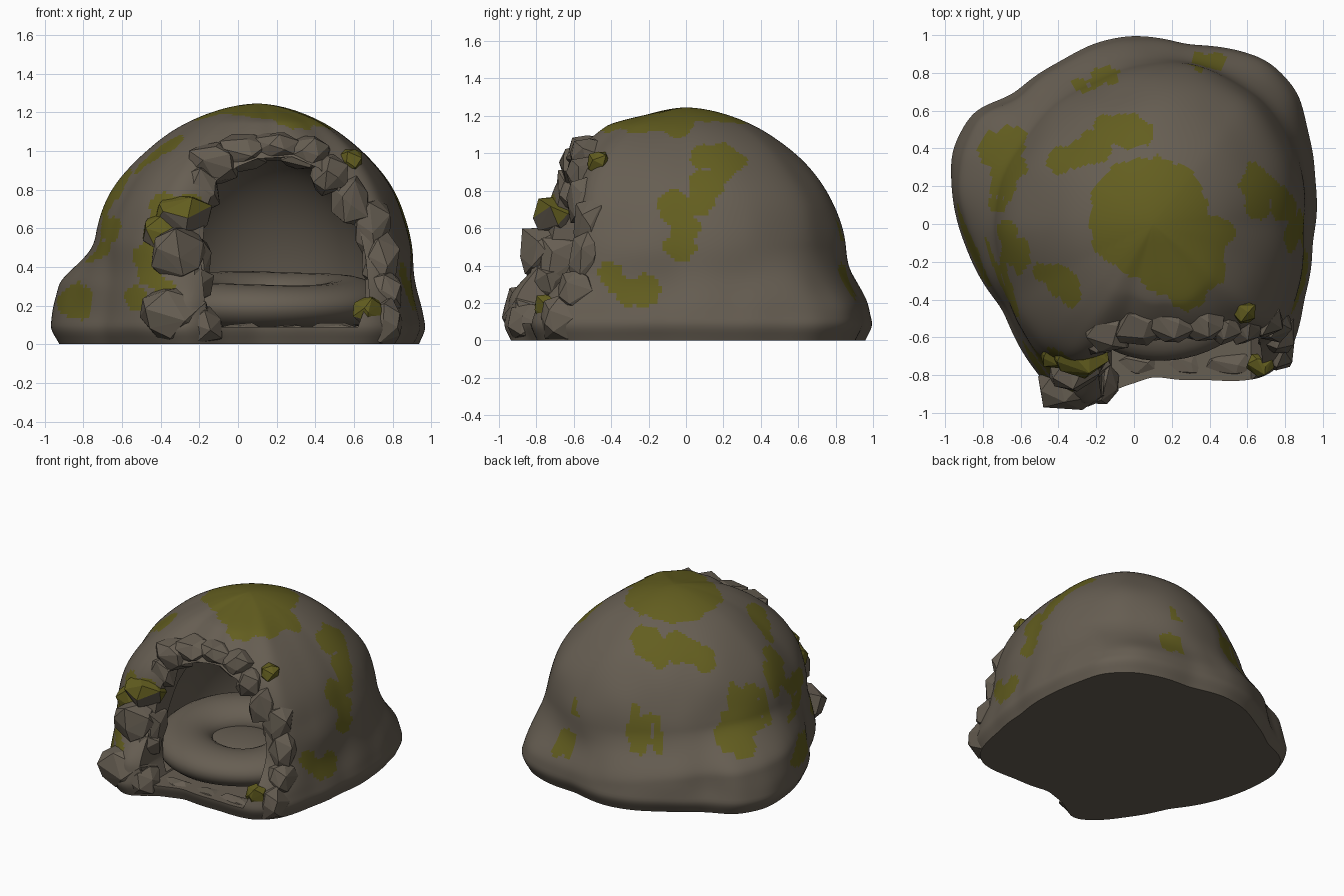
import bpy, bmesh, math, random
from mathutils import Vector, noise

if "Cube" in bpy.data.objects:
    bpy.data.objects.remove(bpy.data.objects["Cube"])

random.seed(4)
CX, CY, TOP = 0.1, 0.0, 1.245


def material(name, rgb):
    m = bpy.data.materials.new(name)
    m.diffuse_color = (*rgb, 1)
    m.use_nodes = True
    m.node_tree.nodes["Principled BSDF"].inputs["Base Color"].default_value = m.diffuse_color
    return m


STONE = material("stone", (0.134, 0.112, 0.085))
MOSS = material("moss", (0.125, 0.112, 0.014))


def make(name, bm):
    bmesh.ops.recalc_face_normals(bm, faces=bm.faces)
    me = bpy.data.meshes.new(name)
    bm.to_mesh(me)
    bm.free()
    ob = bpy.data.objects.new(name, me)
    bpy.context.collection.objects.link(ob)
    me.materials.append(STONE)
    me.materials.append(MOSS)
    return ob


def activate(ob):
    bpy.ops.object.select_all(action='DESELECT')
    ob.select_set(True)
    bpy.context.view_layer.objects.active = ob


def smoothstep(a, b, x):
    t = min(1, max(0, (x - a) / (b - a)))
    return t * t * (3 - 2 * t)


# Footprint of the skirt and outline of the dome just above it
BASE = [(.96, .25), (.92, .5), (.87, .7), (.72, .85), (.5, .93), (.28, .94), (0, 1), (-.2, .96),
        (-.4, .85), (-.65, .68), (-.85, .6), (-.96, .4), (-.96, .2), (-.9, -.1), (-.7, -.45),
        (-.55, -.73), (-.4, -.92), (-.25, -1.0), (-.12, -.87), (.1, -.8), (.4, -.82), (.7, -.81),
        (.82, -.7), (.9, -.4), (.94, -.1)]
DOME = [(.9, 0), (.88, .3), (.65, .7), (.3, .85), (.1, .86), (-.2, .77), (-.5, .55), (-.7, .25),
        (-.76, 0), (-.66, -.4), (-.52, -.7), (-.36, -.8), (-.1, -.68), (.2, -.6), (.55, -.6),
        (.76, -.58), (.87, -.3)]
N, RINGS = 240, 100


def radii(points):
    """Radius at N even angles around the dome centre, softened."""
    pol = sorted((math.atan2(y - CY, x - CX) % math.tau, math.hypot(x - CX, y - CY)) for x, y in points)
    pol = [(pol[-1][0] - math.tau, pol[-1][1])] + pol + [(pol[0][0] + math.tau, pol[0][1])]
    out = []
    for i in range(N):
        a = math.tau * i / N
        for (a0, r0), (a1, r1) in zip(pol, pol[1:]):
            if a0 <= a <= a1:
                out.append(r0 + (r1 - r0) * (a - a0) / (a1 - a0))
                break
    for _ in range(7):
        out = [(out[i - 1] + out[i] * 2 + out[(i + 1) % N]) / 4 for i in range(N)]
    return out


# Moss blobs per viewing axis: (horizontal, vertical, radius)
MOSS_BLOBS = {
    'top': [(.08, .04, .32), (.25, -.16, .24), (.28, -.35, .11), (.44, -.05, .09),
            (-.4, .34, .07), (-.3, .36, .07), (-.2, .41, .09), (-.12, .5, .09), (-.02, .5, .09), (.05, .48, .06),
            (-.13, .79, .045), (-.2, .77, .045), (-.27, .74, .035), (.35, .86, .05), (.43, .865, .05),
            (-.65, .43, .09), (-.73, .39, .09), (-.67, .3, .09), (-.7, .2, .07), (-.73, .11, .05),
            (-.67, -.04, .06), (-.63, -.14, .07), (-.59, -.22, .04), (-.48, -.26, .06), (-.39, -.3, .085), (-.34, -.39, .05)],
    'right': [(.2, .95, .1), (.1, .97, .07), (.28, .95, .05), (.1, .84, .09), (.08, .74, .08), (-.05, .7, .1),
              (-.01, .6, .08), (-.03, .5, .08), (-.4, .36, .06), (-.32, .27, .08), (-.22, .27, .09)],
    'front': [(-.76, .5, .08), (-.67, .6, .07), (-.84, .22, .09), (-.45, .45, .09), (-.46, .35, .07),
              (-.4, .57, .07), (-.52, .24, .07), (-.38, .28, .06), (-.38, .7, .08), (-.25, .7, .09)],
}
AXES = {'top': (0, 1, Vector((0, 0, 1))), 'right': (1, 2, Vector((1, 0, 0))), 'front': (0, 2, Vector((0, -1, 0)))}


def is_moss(c, n):
    wobble = .03 * noise.noise(c * 9) + .015 * noise.noise(c * 20)
    for view, blobs in MOSS_BLOBS.items():
        i, j, axis = AXES[view]
        if n.dot(axis) > (.12 if view == 'top' else .2):
            for u, v, r in blobs:
                if math.hypot(c[i] - u, c[j] - v) < r + wobble:
                    return True
    return False


# Dome shell: flared skirt blending into a rounded dome, with a brow over the doorway
rb, rd = radii(BASE), radii(DOME)
bm = bmesh.new()
rows = []
for k in range(RINGS):
    z = TOP * math.sin(math.pi / 2 * k / RINGS)
    u = max(0, (z - .4) / (TOP - .4))
    s = (1 - u * u) ** .57
    tuck = .955 + .045 * smoothstep(-.03, .09, z) - .22 * max(0, z - .1)
    row = []
    for i in range(N):
        a = math.tau * i / N
        left = max(0, -math.cos(a))
        brow = .27 * max(0, math.cos(a + 1.36)) ** 6 * smoothstep(.2, .65, u) * (1 - smoothstep(.88, 1, u))
        w = smoothstep(.16 + .14 * left, .5 + .06 * left, z)
        r = tuck * (1 - w) * rb[i] + w * rd[i] * min(1, s + brow)
        p = Vector((CX + r * math.cos(a), CY + r * math.sin(a), z))
        lump = 1 + .022 * noise.noise(p * 3.2) * smoothstep(0, .2, z) * (1 - smoothstep(1.1, 1.24, z))
        row.append(bm.verts.new((CX + (p.x - CX) * lump, CY + (p.y - CY) * lump, z)))
    rows.append(row)
for lo, hi in zip(rows, rows[1:]):
    for i in range(N):
        j = (i + 1) % N
        bm.faces.new((lo[i], lo[j], hi[j], hi[i]))
bm.faces.new(rows[0][::-1])
crown = bm.verts.new((CX, CY, TOP))
for i in range(N):
    bm.faces.new((rows[-1][i], rows[-1][(i + 1) % N], crown))
bm.normal_update()
for f in bm.faces:
    f.material_index = int(is_moss(f.calc_center_median(), f.normal))
shell = make("cave_shell", bm)

# Hollow chamber with a flat floor
bm = bmesh.new()
bmesh.ops.create_uvsphere(bm, u_segments=64, v_segments=40, radius=1)
for v in bm.verts:
    v.co = (.13 + .65 * v.co.x, -.06 + .66 * v.co.y, .1 + .9 * max(0, v.co.z))
chamber = make("chamber_cutter", bm)

# Arched doorway
ARCH = [(-.12, .09), (-.17, .2), (-.19, .4), (-.17, .68), (-.11, .85), (0, .92), (.1, .96), (.28, .97),
        (.42, .91), (.53, .78), (.62, .63), (.66, .45), (.68, .25), (.62, .09)]
bm = bmesh.new()
front, back = [[bm.verts.new((x, y, z)) for x, z in ARCH] for y in (-1.3, -.2)]
bm.faces.new(front)
bm.faces.new(back[::-1])
for i in range(len(ARCH)):
    j = (i + 1) % len(ARCH)
    bm.faces.new((front[i], front[j], back[j], back[i]))
doorway = make("doorway_cutter", bm)

activate(shell)
for cutter in (chamber, doorway):
    mod = shell.modifiers.new("cut", 'BOOLEAN')
    mod.operation, mod.object, mod.solver = 'DIFFERENCE', cutter, 'EXACT'
    bpy.ops.object.modifier_apply(modifier=mod.name)
for cutter in (chamber, doorway):
    bpy.data.objects.remove(cutter)
activate(shell)
bpy.ops.object.shade_smooth_by_angle(angle=math.radians(35))


# Chiselled stones: convex hulls of points scattered over a blocky ellipsoid
def rock(name, loc, size, mossy=0, points=18):
    bm = bmesh.new()
    for i in range(points):
        h = 1 - 2 * (i + .5) / points
        a = i * 2.4 + random.uniform(-.4, .4)
        q = math.sqrt(1 - h * h)
        d = Vector((q * math.cos(a), q * math.sin(a), h))
        d = d / sum(abs(e) ** 3 for e in d) ** (1 / 3) * random.uniform(.85, 1.05)
        bm.verts.new((loc[0] + size[0] * d.x, loc[1] + size[1] * d.y, max(.005, loc[2] + size[2] * d.z)))
    hull = bmesh.ops.convex_hull(bm, input=bm.verts)
    loose = {g for g in hull["geom_interior"] if isinstance(g, bmesh.types.BMVert)}
    bmesh.ops.delete(bm, geom=list(loose), context='VERTS')
    bmesh.ops.recalc_face_normals(bm, faces=bm.faces)
    for f in bm.faces:
        f.material_index = int(mossy > 0 and f.normal.z > 1 - mossy)
    return make(name, bm)


ARCH_ROCKS = [  # location, half size, moss amount
    ((-.33, -.83, .15), (.2, .16, .17), 0), ((-.18, -.84, .09), (.11, .13, .11), 0),
    ((-.28, -.72, .31), (.16, .13, .11), 0), ((-.31, -.77, .47), (.14, .13, .15), 0),
    ((-.22, -.68, .41), (.09, .12, .16), 0), ((-.28, -.69, .67), (.15, .14, .11), 1.3),
    ((-.4, -.67, .58), (.1, .1, .1), 1.2), ((-.2, -.58, .8), (.11, .13, .13), 0),
    ((-.13, -.55, .93), (.13, .13, .12), 0), ((.03, -.53, .99), (.14, .11, .1), 0),
    ((.19, -.52, 1.02), (.14, .11, .075), 0), ((.35, -.52, .99), (.13, .11, .09), 0),
    ((.47, -.54, .88), (.1, .1, .11), 0), ((.58, -.54, .74), (.1, .1, .13), 0),
    ((.69, -.51, .6), (.1, .1, .16), 0), ((.74, -.53, .43), (.1, .1, .15), 0),
    ((.76, -.58, .26), (.11, .11, .13), 0), ((.76, -.67, .11), (.1, .12, .13), 0),
    ((.67, -.75, .175), (.08, .065, .075), 1.4)]
for n, (loc, size, mossy) in enumerate(ARCH_ROCKS):
    rock(f"arch_stone_{n + 1}", loc, size, mossy)
rock("moss_knob", (.58, -.465, .95), (.07, .065, .065), 2.1, 14)

# Threshold slabs
for n, x in enumerate((.02, .26, .5)):
    rock(f"threshold_stone_{n + 1}", (x, -.74, .05), (.15, .07, .06))

# Ring cushion, fuller and higher at the back
bm = bmesh.new()
U, V = 64, 24
ring = []
for i in range(U):
    a = math.tau * i / U
    lift = .5 + .5 * math.sin(a)
    tube = .185 * (1 + .04 * math.sin(3 * a + 1))
    row = []
    for k in range(V):
        b = math.tau * k / V
        r = .365 + tube * math.cos(b)
        row.append(bm.verts.new((.16 + 1.1 * r * math.cos(a), -.17 + r * math.sin(a),
                                 .19 + .055 * lift + tube * (.62 + .1 * lift) * math.sin(b))))
    ring.append(row)
for i in range(U):
    for k in range(V):
        i2, k2 = (i + 1) % U, (k + 1) % V
        bm.faces.new((ring[i][k], ring[i2][k], ring[i2][k2], ring[i][k2]))
activate(make("ring_cushion", bm))
bpy.ops.object.shade_smooth()

# Cushion pad filling the ring
bm = bmesh.new()
bmesh.ops.create_uvsphere(bm, u_segments=40, v_segments=16, radius=1)
for v in bm.verts:
    v.co = (.16 + .32 * v.co.x, -.17 + .3 * v.co.y, .18 + .08 * v.co.z)
activate(make("cushion_pad", bm))
bpy.ops.object.shade_smooth()
